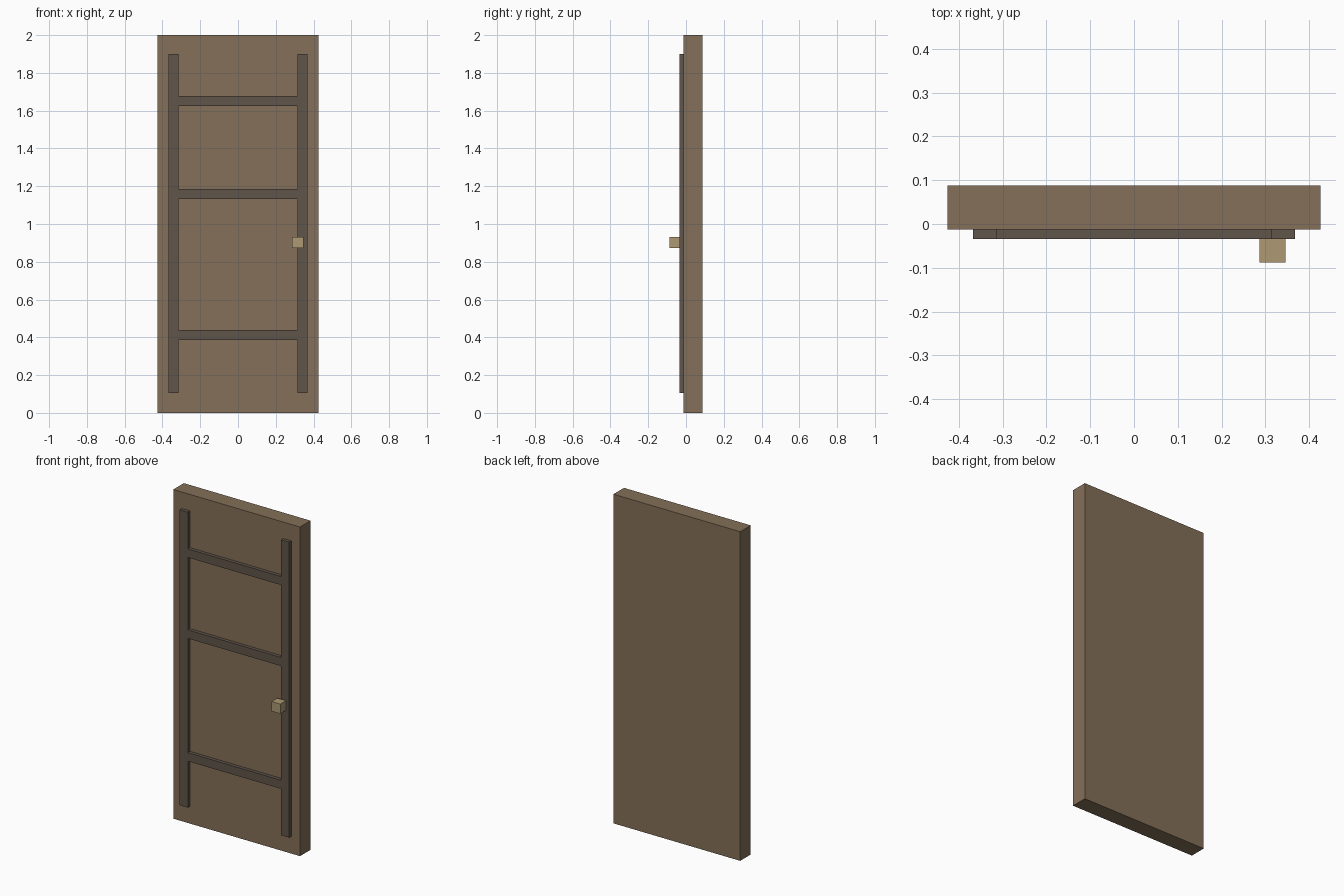
import bpy

cube = bpy.data.objects.get("Cube")
if cube:
    bpy.data.objects.remove(cube, do_unlink=True)


def make_material(name, rgb):
    mat = bpy.data.materials.new(name)
    mat.use_nodes = True
    color = (*rgb, 1.0)
    mat.diffuse_color = color
    mat.node_tree.nodes["Principled BSDF"].inputs["Base Color"].default_value = color
    return mat


def box(name, x, y, z, mat):
    """Box filling the given (min, max) range on each axis."""
    ranges = (x, y, z)
    bpy.ops.mesh.primitive_cube_add(size=1, location=[(a + b) / 2 for a, b in ranges])
    obj = bpy.context.object
    obj.name = name
    obj.scale = [b - a for a, b in ranges]
    bpy.ops.object.transform_apply(location=False, rotation=False, scale=True)
    obj.data.materials.append(mat)
    return obj


wood = make_material("brown wood", (0.23, 0.16, 0.098))
trim = make_material("dark trim", (0.118, 0.09, 0.068))
brass = make_material("dull brass", (0.42, 0.32, 0.175))

# Door slab
box("door_slab", (-0.426, 0.426), (-0.013, 0.088), (0, 2), wood)

# Raised upright strips on the front face
trim_depth = (-0.034, -0.013)
inner, outer = 0.314, 0.368
height = (0.105, 1.9)
box("left_upright", (inner, outer), trim_depth, height, trim)
box("right_upright", (-outer, -inner), trim_depth, height, trim)

# Cross rails between the uprights
for name, z in (("lower", 0.413), ("middle", 1.159), ("upper", 1.651)):
    box(name + "_rail", (-inner, inner), trim_depth, (z - 0.026, z + 0.026), trim)

# Square knob
box("door_knob", (0.287, 0.346), (-0.088, -0.034), (0.872, 0.931), brass)
